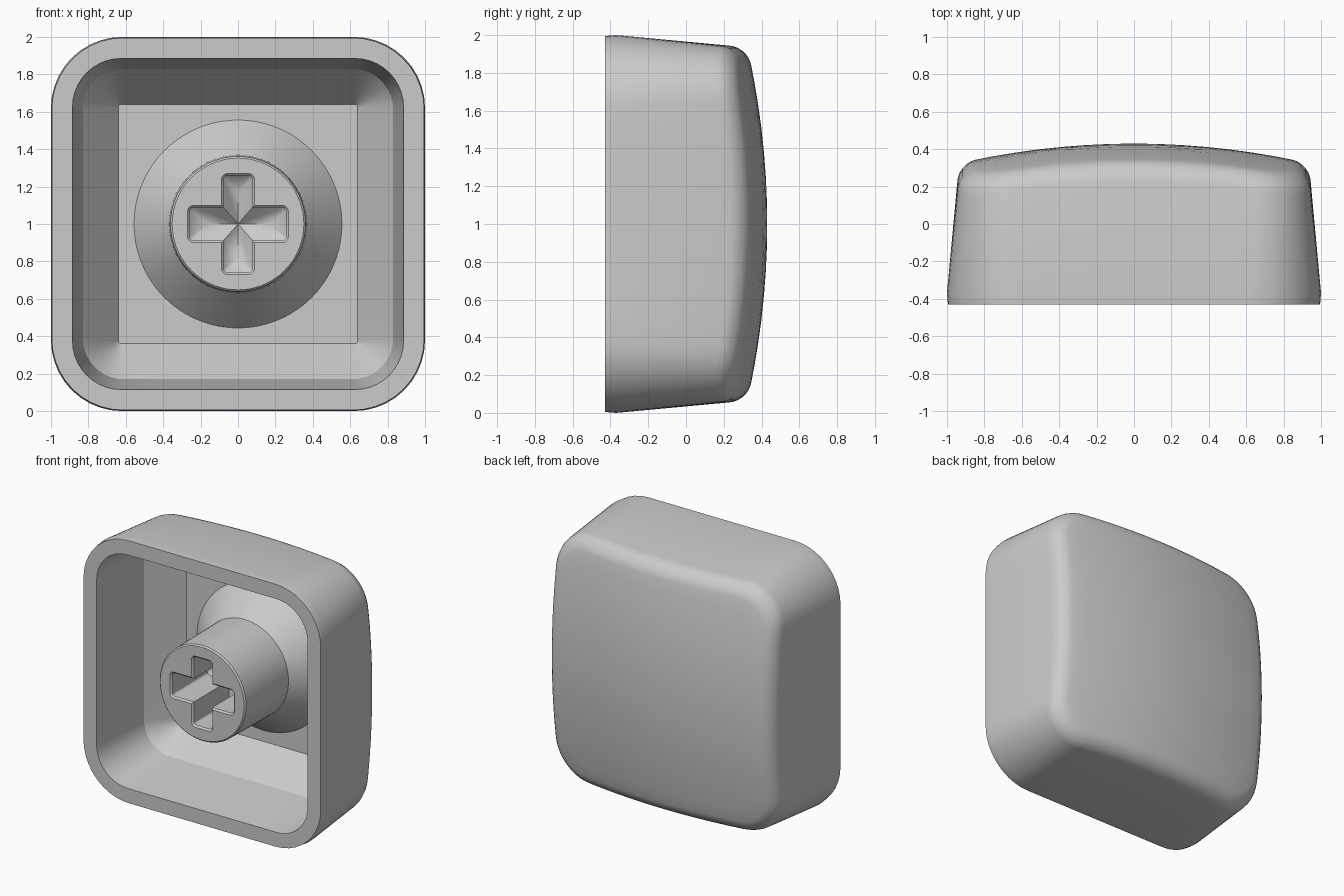
import bpy, bmesh, math

if "Cube" in bpy.data.objects:
    bpy.data.objects.remove(bpy.data.objects["Cube"])

CZ = 1.0          # height of the cap's centre axis
FRONT = -0.43     # plane of the rim

grey = bpy.data.materials.new("light grey")
grey.diffuse_color = (0.6, 0.6, 0.6, 1)
grey.use_nodes = True
grey.node_tree.nodes["Principled BSDF"].inputs["Base Color"].default_value = grey.diffuse_color


def ring(hx, hz, r, arc=10, side=10):
    """Rounded rectangle as (x, z) points, same count for every size."""
    pts = []
    for q, (sx, sz) in enumerate([(1, 1), (-1, 1), (-1, -1), (1, -1)]):
        cx, cz = sx * (hx - r), sz * (hz - r)
        for i in range(arc + 1):
            a = (q + i / arc) * math.pi / 2
            pts.append((cx + r * math.cos(a), cz + r * math.sin(a)))
        # straight run towards the next corner
        nx, nz = [(-1, 1), (-1, -1), (1, -1), (1, 1)][q]
        a = (q + 1) * math.pi / 2
        ex, ez = nx * (hx - r) + r * math.cos(a), nz * (hz - r) + r * math.sin(a)
        x0, z0 = pts[-1]
        for i in range(1, side):
            t = i / side
            pts.append((x0 + (ex - x0) * t, z0 + (ez - z0) * t))
    return pts


def loft(name, rings):
    """Closed solid through rings of (x, y, z) points."""
    bm = bmesh.new()
    rows = [[bm.verts.new((x, y, z + CZ)) for x, y, z in r] for r in rings]
    n = len(rows[0])
    for a, b in zip(rows, rows[1:]):
        for i in range(n):
            j = (i + 1) % n
            bm.faces.new((a[i], a[j], b[j], b[i]))
    bm.faces.new(rows[0])
    bm.faces.new(rows[-1])
    bmesh.ops.remove_doubles(bm, verts=bm.verts, dist=1e-5)
    bmesh.ops.recalc_face_normals(bm, faces=bm.faces)
    me = bpy.data.meshes.new(name)
    bm.to_mesh(me)
    bm.free()
    ob = bpy.data.objects.new(name, me)
    me.materials.append(grey)
    bpy.context.collection.objects.link(ob)
    return ob


def flat(pts, y):
    return [(x, y, z) for x, z in pts]


def dome(x, z):
    return 0.43 - 0.12 * (x * x + z * z)


# cap shell: cavity floor, cavity walls, rim, outer walls, rounded edge, dome
rings = [flat(ring(h, h, r), y) for y, h, r in [
    (0.30, 0.64, 0.015), (0.06, 0.83, 0.22), (FRONT, 0.885, 0.26),
    (FRONT, 0.995, 0.38), (-0.37, 1.0, 0.38)]]
R = 0.10
for i in range(7):
    t = i / 6 * math.pi / 2
    inset = R * (1 - math.cos(t))
    edge = ring(0.945 - inset, 0.945 - inset, 0.30 - inset)
    rings.append([(x, dome(x, z) - R * (1 - math.sin(t)), z) for x, z in edge])
for s in (0.9, 0.75, 0.6, 0.45, 0.3, 0.15, 0.03):
    rings.append([(x * s, dome(x * s, z * s), z * s) for x, z in edge])
cap = loft("keycap_shell", rings)

# round stem with flared foot
N = 72
stem = loft("stem", [
    [(r * math.cos(2 * math.pi * i / N), y, r * math.sin(2 * math.pi * i / N))
     for i in range(N)]
    for y, r in [(FRONT, 0.352), (-0.42, 0.362), (0.08, 0.368),
                 (0.30, 0.556), (0.32, 0.556)]])


def socket_cutter(name, hx, hz):
    """Slot with a chamfered mouth and a hipped bottom."""
    w = min(hx, hz)
    rows = [flat(ring(hx + g, hz + g, 0.02 + g, 3, 2), y)
            for y, g in [(-0.5, 0.012), (FRONT, 0.012), (-0.418, 0), (0.0, 0)]]
    lx, lz = hx - w, hz - w
    rows.append([(max(-lx, min(lx, x)), 0.08, max(-lz, min(lz, z)))
                 for x, z in ring(hx, hz, 0.02, 3, 2)])
    # close the ridge by welding the last row onto a line
    bm = bmesh.new()
    vs = [[bm.verts.new((x, y, z + CZ)) for x, y, z in r] for r in rows]
    n = len(vs[0])
    for a, b in zip(vs, vs[1:]):
        for i in range(n):
            j = (i + 1) % n
            bm.faces.new((a[i], a[j], b[j], b[i]))
    bm.faces.new(vs[0])
    bmesh.ops.remove_doubles(bm, verts=bm.verts, dist=1e-5)
    bmesh.ops.recalc_face_normals(bm, faces=bm.faces)
    me = bpy.data.meshes.new(name)
    bm.to_mesh(me)
    bm.free()
    ob = bpy.data.objects.new(name, me)
    me.materials.append(grey)
    bpy.context.collection.objects.link(ob)
    return ob


# cross-shaped socket
cutters = [socket_cutter("slot_across", 0.258, 0.088),
           socket_cutter("slot_upright", 0.077, 0.258)]


def combine(target, other, operation):
    bpy.context.view_layer.objects.active = target
    m = target.modifiers.new(operation.lower(), 'BOOLEAN')
    m.operation, m.object, m.solver = operation, other, 'EXACT'
    bpy.ops.object.modifier_apply(modifier=m.name)
    bpy.data.objects.remove(other)


for c in cutters:
    combine(stem, c, 'DIFFERENCE')
combine(cap, stem, 'UNION')

cap.name = "keycap"
bpy.ops.object.select_all(action='DESELECT')
cap.select_set(True)
bpy.context.view_layer.objects.active = cap
bpy.ops.object.shade_smooth_by_angle(angle=math.radians(30))
